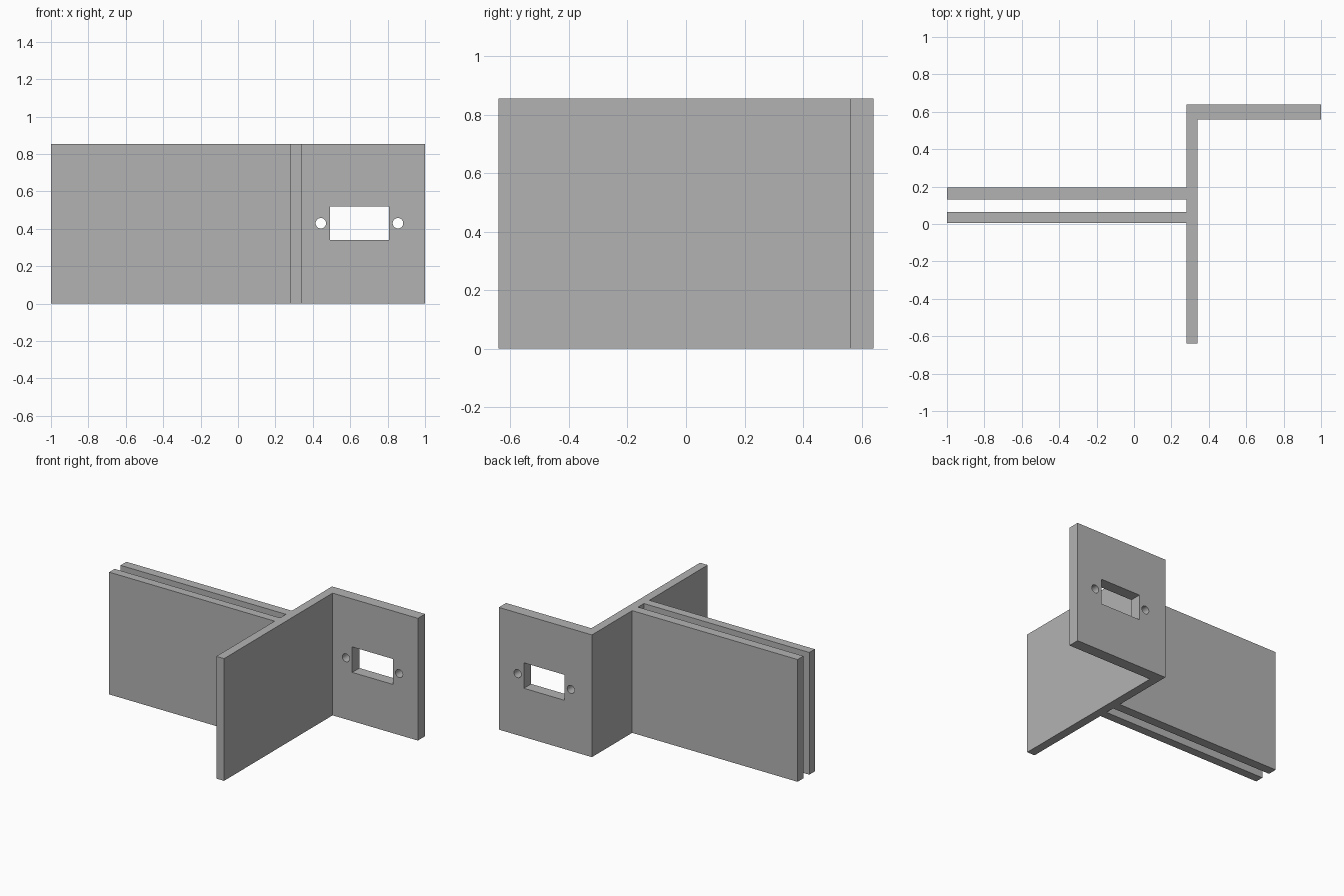
import bpy
import bmesh
import math

cube = bpy.data.objects.get("Cube")
if cube:
    bpy.data.objects.remove(cube, do_unlink=True)

HEIGHT = 0.855
MID_Z = 0.43
FLANGE_Y = 0.6

grey = bpy.data.materials.new("plain grey")
grey.use_nodes = True
colour = (0.45, 0.45, 0.45, 1)
grey.diffuse_color = colour
grey.node_tree.nodes["Principled BSDF"].inputs["Base Color"].default_value = colour


def extrude_outline(name, points, height):
    """Raise a flat counterclockwise outline into a solid standing on z = 0."""
    bm = bmesh.new()
    face = bm.faces.new([bm.verts.new((x, y, 0)) for x, y in points])
    top = bmesh.ops.extrude_face_region(bm, geom=[face], use_keep_orig=True)["geom"]
    bmesh.ops.translate(bm, vec=(0, 0, height),
                        verts=[v for v in top if isinstance(v, bmesh.types.BMVert)])
    bmesh.ops.recalc_face_normals(bm, faces=bm.faces)
    mesh = bpy.data.meshes.new(name)
    bm.to_mesh(mesh)
    bm.free()
    obj = bpy.data.objects.new(name, mesh)
    bpy.context.collection.objects.link(obj)
    mesh.materials.append(grey)
    return obj


def cut(target, cutter):
    """Subtract a cutter from the target and hide it."""
    cutter.data.materials.append(grey)
    mod = target.modifiers.new(cutter.name, "BOOLEAN")
    mod.operation = "DIFFERENCE"
    mod.solver = "EXACT"
    mod.object = cutter
    bpy.context.view_layer.objects.active = target
    bpy.ops.object.modifier_apply(modifier=mod.name)
    bpy.data.objects.remove(cutter, do_unlink=True)


# Bracket: cross wall, rear flange and two parallel side plates
bracket = extrude_outline("bracket", [
    (0.28, -0.64), (0.34, -0.64), (0.34, 0.56), (1, 0.56), (1, 0.64), (0.28, 0.64),
    (0.28, 0.195), (-1, 0.195), (-1, 0.13), (0.28, 0.13),
    (0.28, 0.065), (-1, 0.065), (-1, 0.005), (0.28, 0.005)], HEIGHT)

# Rectangular connector opening in the flange
bpy.ops.mesh.primitive_cube_add(size=1, location=(0.649, FLANGE_Y, MID_Z))
opening = bpy.context.object
opening.name = "connector_opening"
opening.scale = (0.314, 0.3, 0.178)
cut(bracket, opening)

# Screw holes either side of the opening
for side in (-1, 1):
    bpy.ops.mesh.primitive_cylinder_add(
        vertices=32, radius=0.028, depth=0.3,
        location=(0.649 + side * 0.206, FLANGE_Y, MID_Z), rotation=(math.pi / 2, 0, 0))
    hole = bpy.context.object
    hole.name = "screw_hole"
    cut(bracket, hole)

# Round the hole walls while keeping the plate edges sharp
bpy.ops.object.select_all(action="DESELECT")
bracket.select_set(True)
bpy.context.view_layer.objects.active = bracket
bpy.ops.object.shade_smooth_by_angle(angle=math.radians(30))
